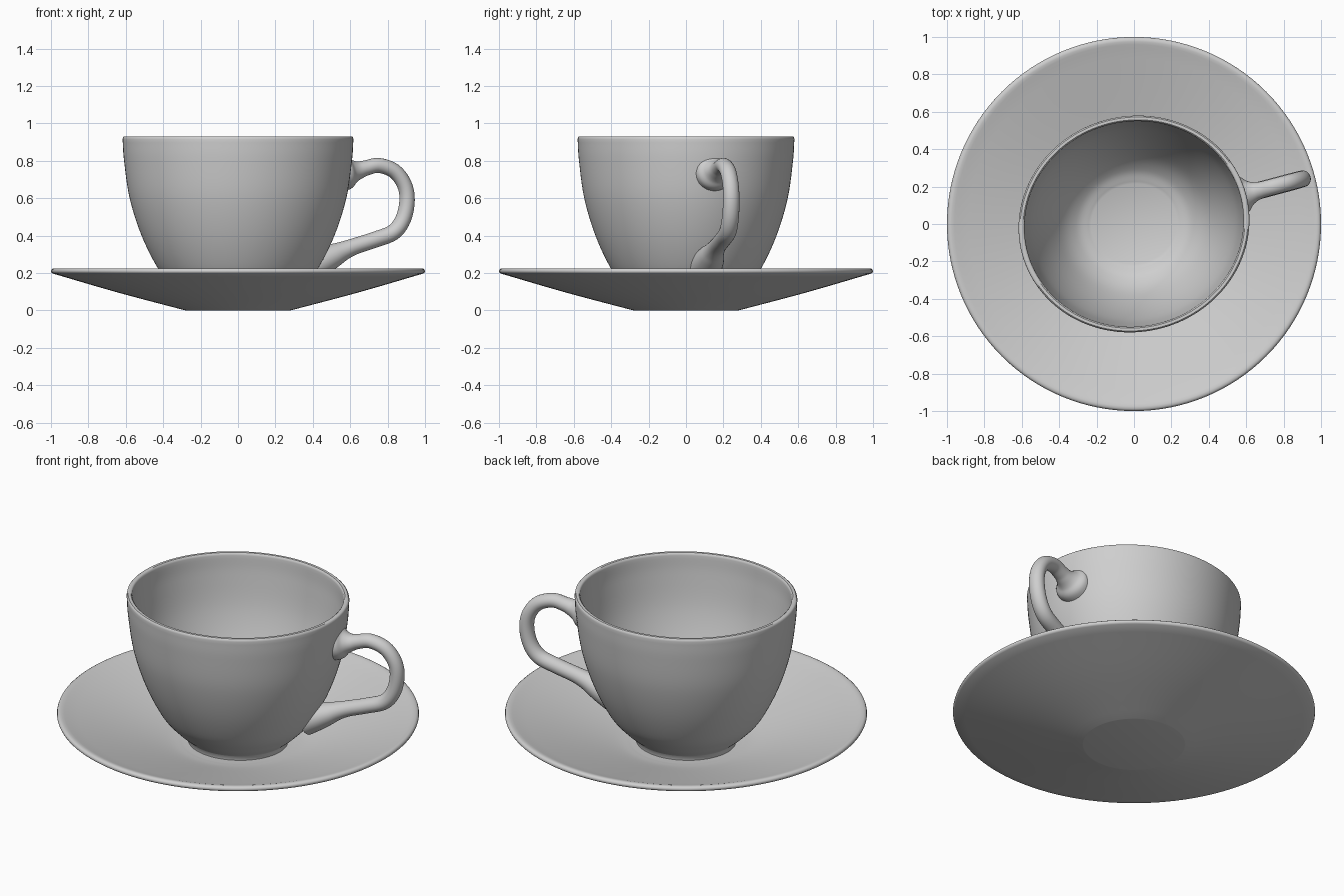
import bpy, bmesh, math
from mathutils import Vector

if "Cube" in bpy.data.objects:
    bpy.data.objects.remove(bpy.data.objects["Cube"])

TURN = math.radians(15)      # cup and handle are turned a little on the saucer
OVAL = 0.93                  # cup is slightly narrower across the handle

glaze = bpy.data.materials.new("grey_glaze")
glaze.diffuse_color = (0.62, 0.62, 0.62, 1)
glaze.use_nodes = True
glaze.node_tree.nodes["Principled BSDF"].inputs["Base Color"].default_value = glaze.diffuse_color


def smooth(points, steps=6):
    """Catmull-Rom curve through points of any dimension."""
    p = [Vector(q) for q in points]
    p = [2 * p[0] - p[1]] + p + [2 * p[-1] - p[-2]]
    out = []
    for i in range(1, len(p) - 2):
        a, b, c, d = p[i - 1:i + 3]
        for k in range(steps):
            t = k / steps
            out.append(0.5 * (2 * b + (c - a) * t + (2 * a - 5 * b + 4 * c - d) * t ** 2
                              + (3 * b - a - 3 * c + d) * t ** 3))
    return out + [p[-2]]


def finish(name, bm, turn=0.0):
    bmesh.ops.remove_doubles(bm, verts=bm.verts, dist=1e-5)
    bmesh.ops.recalc_face_normals(bm, faces=bm.faces)
    mesh = bpy.data.meshes.new(name)
    bm.to_mesh(mesh)
    bm.free()
    mesh.materials.append(glaze)
    ob = bpy.data.objects.new(name, mesh)
    bpy.context.collection.objects.link(ob)
    ob.rotation_euler.z = turn
    bpy.ops.object.select_all(action='DESELECT')
    ob.select_set(True)
    bpy.context.view_layer.objects.active = ob
    bpy.ops.object.shade_smooth_by_angle(angle=math.radians(40))
    return ob


def skin(bm, rings):
    """Join consecutive vertex rings with quads."""
    n = len(rings[0])
    for a, b in zip(rings, rings[1:]):
        for i in range(n):
            j = (i + 1) % n
            bm.faces.new((a[i], a[j], b[j], b[i]))


def lathe(name, profile, oval=1.0, turn=0.0, n=128):
    bm = bmesh.new()
    rings = [[bm.verts.new((r * math.cos(2 * math.pi * i / n),
                            r * oval * math.sin(2 * math.pi * i / n), z))
              for i in range(n)] for r, z in profile]
    skin(bm, rings)
    return finish(name, bm, turn)


# Saucer: flat base, gently dished top, thin rounded rim
lathe("saucer",
      [(0, 0), (0.28, 0)] + smooth([(0.285, 0.001), (0.64, 0.095), (0.99, 0.197)])
      + [(0.997, 0.202), (1.0, 0.21), (0.997, 0.219), (0.988, 0.225), (0.975, 0.225), (0.96, 0.221)]
      + smooth([(0.94, 0.214), (0.62, 0.122), (0.4, 0.062), (0.3, 0.045)]) + [(0, 0.042)])

# Cup: foot ring, curved outer wall, rounded rim, inner wall and floor
outer = smooth([(0.285, 0.075), (0.35, 0.132), (0.43, 0.225), (0.518, 0.4),
                (0.582, 0.6), (0.612, 0.8), (0.62, 0.915)])
inner = smooth([(0.588, 0.915), (0.58, 0.8), (0.55, 0.6), (0.485, 0.4),
                (0.395, 0.225), (0.31, 0.135), (0.23, 0.1)])
lathe("cup",
      [(0, 0.07), (0.245, 0.07), (0.25, 0.043), (0.277, 0.043), (0.28, 0.07)] + outer
      + [(0.618, 0.925), (0.612, 0.93), (0.596, 0.93), (0.59, 0.925)] + inner + [(0, 0.095)],
      OVAL, TURN)

# Handle: round tube, flared where it meets the cup (distance out, height, radius)
path = smooth([(0.57, 0.735, 0.1), (0.61, 0.738, 0.09), (0.638, 0.743, 0.064), (0.67, 0.75, 0.048),
               (0.71, 0.762, 0.041), (0.78, 0.775, 0.04), (0.865, 0.745, 0.04),
               (0.92, 0.675, 0.04), (0.936, 0.59, 0.041), (0.915, 0.49, 0.042),
               (0.86, 0.418, 0.043), (0.76, 0.379, 0.043), (0.65, 0.344, 0.044),
               (0.585, 0.319, 0.051), (0.53, 0.294, 0.064), (0.47, 0.267, 0.076),
               (0.4, 0.235, 0.085)], 5)
bm = bmesh.new()
rings = []
for i, (x, z, r) in enumerate(path):
    tangent = (path[min(i + 1, len(path) - 1)] - path[max(i - 1, 0)]).xy.normalized()
    ring = []
    for k in range(32):
        a = 2 * math.pi * k / 32
        s = r * math.cos(a)
        ring.append(bm.verts.new((x - tangent.y * s, 1.08 * r * math.sin(a), z + tangent.x * s)))
    rings.append(ring)
skin(bm, rings)
bm.faces.new(rings[0])
bm.faces.new(rings[-1])
handle = finish("handle", bm, TURN)

# Hidden cutter trims the handle ends inside the cup wall
cutter = lathe("handle_cutter",
               [(0, 0.08)] + [(r - 0.014, z) for r, z in outer] + [(0, 0.915)], OVAL, TURN)
cutter.hide_render = True
cutter.hide_set(True)
trim = handle.modifiers.new("trim", 'BOOLEAN')
trim.operation = 'DIFFERENCE'
trim.solver = 'EXACT'
trim.object = cutter
